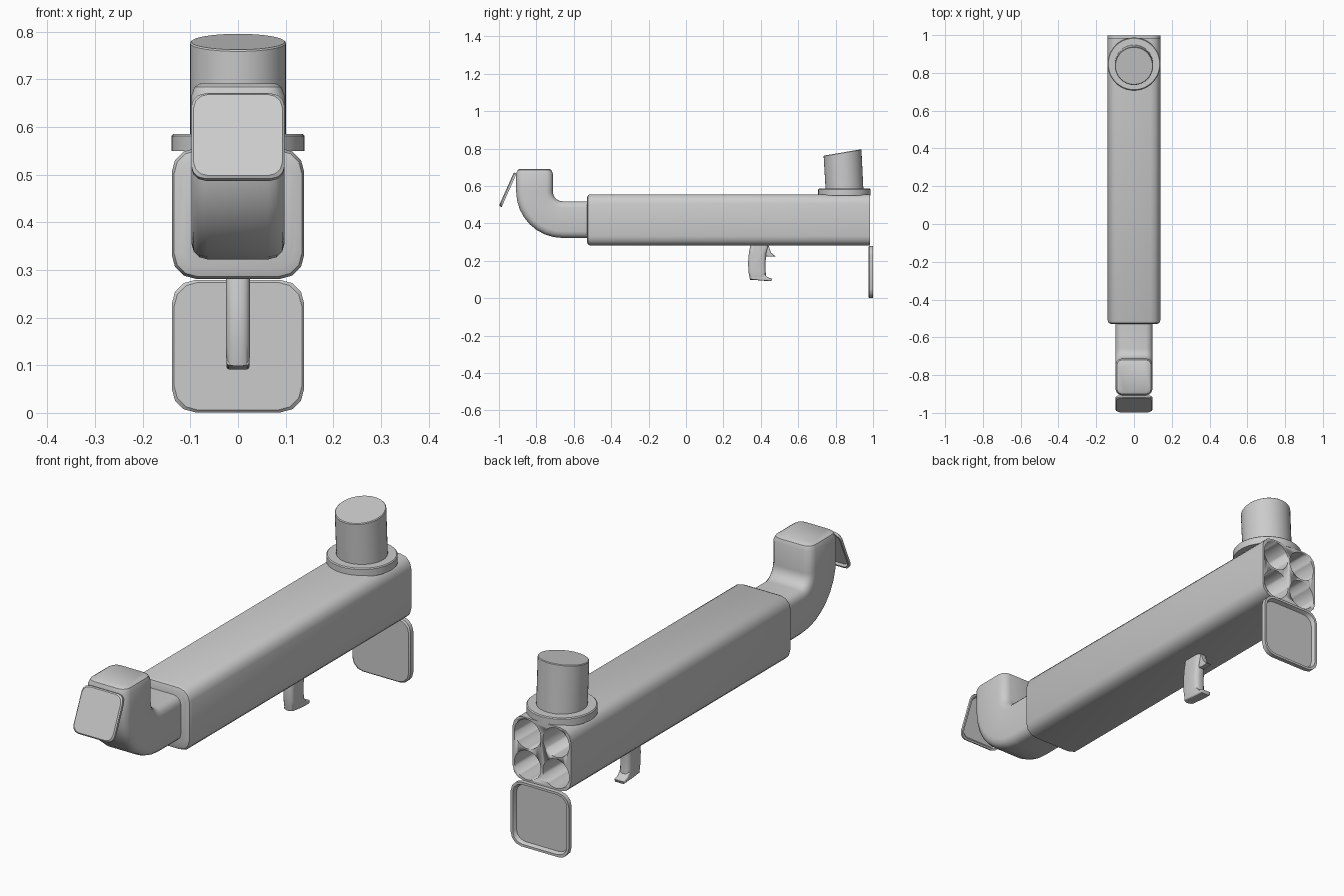
import bpy, bmesh, math
from mathutils import Vector, Matrix

if "Cube" in bpy.data.objects:
    bpy.data.objects.remove(bpy.data.objects["Cube"])

def finish(bm, name, angle=35):
    bmesh.ops.recalc_face_normals(bm, faces=bm.faces)
    me = bpy.data.meshes.new(name)
    bm.to_mesh(me)
    bm.free()
    ob = bpy.data.objects.new(name, me)
    bpy.context.collection.objects.link(ob)
    bpy.ops.object.select_all(action='DESELECT')
    ob.select_set(True)
    bpy.context.view_layer.objects.active = ob
    bpy.ops.object.shade_smooth_by_angle(angle=math.radians(angle))
    return ob

def loft(name, rings, angle=35):
    bm = bmesh.new()
    loops = [[bm.verts.new(p) for p in r] for r in rings]
    n = len(loops[0])
    for a, b in zip(loops, loops[1:]):
        for i in range(n):
            bm.faces.new((a[i], a[(i + 1) % n], b[(i + 1) % n], b[i]))
    bm.faces.new(loops[0])
    bm.faces.new(loops[-1])
    return finish(bm, name, angle)

def rounded(hw, hh, r, seg=3):
    pts = []
    for k, (sx, sy) in enumerate([(1, 1), (-1, 1), (-1, -1), (1, -1)]):
        for i in range(seg + 1):
            a = math.pi / 2 * (k + i / seg)
            pts.append((sx * (hw - r) + r * math.cos(a), sy * (hh - r) + r * math.sin(a)))
    return pts

def section(hw, hh, r, y, z):
    return [(u, y, z + v) for u, v in rounded(hw, hh, r)]

def disc(r, y, z, slope=0.0, n=40):
    return [(r * math.cos(2 * math.pi * i / n), y + r * math.sin(2 * math.pi * i / n),
             z + slope * r * math.sin(2 * math.pi * i / n)) for i in range(n)]

# launcher body with chamfered front
ZC = 0.4185
body = loft("tube_housing", [section(0.118, 0.116, 0.04, -0.53, ZC),
                             section(0.134, 0.132, 0.048, -0.524, ZC),
                             section(0.139, 0.137, 0.05, -0.512, ZC),
                             section(0.139, 0.137, 0.05, 0.985, ZC)])

# four bores cut into the rear
bm = bmesh.new()
for sx in (-1, 1):
    for sz in (-1, 1):
        bmesh.ops.create_cone(bm, cap_ends=True, segments=32, radius1=0.063, radius2=0.063, depth=1.4,
                              matrix=Matrix.Translation((sx * 0.068, 0.4, ZC + sz * 0.067))
                              @ Matrix.Rotation(math.pi / 2, 4, 'X'))
cutter = finish(bm, "bore_cutter")
cutter.hide_render = True
bpy.context.view_layer.objects.active = body
mod = body.modifiers.new("bores", 'BOOLEAN')
mod.object = cutter
mod.operation = 'DIFFERENCE'
mod.solver = 'EXACT'
while body.modifiers[0] != mod:
    bpy.ops.object.modifier_move_up(modifier=mod.name)
bpy.ops.object.modifier_apply(modifier="bores")
bpy.data.objects.remove(cutter, do_unlink=True)

# front elbow: straight neck, quarter bend, upright with chamfered top
HW, HH, R = 0.098, 0.098, 0.035
def elbow_ring(y, z, a, s=1.0):
    nrm = Vector((0, math.sin(a), math.cos(a)))
    return [Vector((0, y, z)) + s * (Vector((u, 0, 0)) + v * nrm) for u, v in rounded(HW, HH, R)]

rings = [elbow_ring(-0.50, 0.42, 0)]
for i in range(9):
    a = math.pi / 2 * i / 8
    rings.append(elbow_ring(-0.66 - 0.15 * math.sin(a), 0.57 - 0.15 * math.cos(a), a))
rings += [elbow_ring(-0.81, 0.666, math.pi / 2), elbow_ring(-0.81, 0.684, math.pi / 2, 0.93),
          elbow_ring(-0.81, 0.691, math.pi / 2, 0.82)]
loft("elbow", rings)

# dished covers, hollow side facing +y
def cover(name, h, r, depth, rim, loc, tilt=0.0):
    ob = loft(name, [section(h - 0.005, h - 0.005, r, -depth / 2, 0),
                     section(h, h, r, -depth / 2 + 0.005, 0),
                     section(h, h, r, depth / 2, 0),
                     section(h - rim, h - rim, r - rim * 0.6, depth / 2, 0),
                     section(h - rim - 0.006, h - rim - 0.006, r - rim * 0.8, -depth / 2 + 0.007, 0)])
    ob.location = loc
    ob.rotation_euler.x = tilt

cover("rear_cover", 0.139, 0.05, 0.024, 0.010, (0, 0.987, 0.14))
cover("front_cover", 0.098, 0.03, 0.016, 0.007, (0, -0.953, 0.58), math.radians(-24))

# sight flange and leaning cylinder with slanted top
loft("sight_flange", [disc(0.14, 0.847, 0.55), disc(0.14, 0.847, 0.581),
                      disc(0.136, 0.847, 0.585), disc(0.09, 0.847, 0.585)])
loft("sight_cylinder", [disc(0.101, 0.848, 0.57), disc(0.101, 0.837, 0.776, 0.17),
                        disc(0.098, 0.837, 0.779, 0.17)])

# grip and trigger from side profiles
def plate(name, prof, hw, bevel):
    bm = bmesh.new()
    vs = [bm.verts.new((-hw, y, z)) for y, z in prof]
    f = bm.faces.new(vs)
    ext = bmesh.ops.extrude_face_region(bm, geom=[f])
    bmesh.ops.translate(bm, vec=(2 * hw, 0, 0),
                        verts=[v for v in ext['geom'] if isinstance(v, bmesh.types.BMVert)])
    side = [e for e in bm.edges if abs(e.verts[0].co.x - e.verts[1].co.x) < 1e-6]
    if bevel:
        bmesh.ops.bevel(bm, geom=side, offset=bevel, segments=3, profile=0.5, affect='EDGES', clamp_overlap=True)
    finish(bm, name, 40)

plate("grip", [(0.348, 0.30), (0.336, 0.24), (0.332, 0.19), (0.334, 0.14), (0.342, 0.098),
               (0.43, 0.098), (0.426, 0.14), (0.425, 0.19), (0.43, 0.24), (0.445, 0.30)], 0.025, 0.018)
plate("grip_foot", [(0.345, 0.10), (0.40, 0.094), (0.455, 0.091), (0.461, 0.104), (0.435, 0.112),
                    (0.42, 0.13), (0.35, 0.13)], 0.024, 0.006)
plate("trigger", [(0.41, 0.225), (0.45, 0.222), (0.478, 0.224), (0.455, 0.243), (0.44, 0.285),
                  (0.41, 0.285)], 0.012, 0.003)
